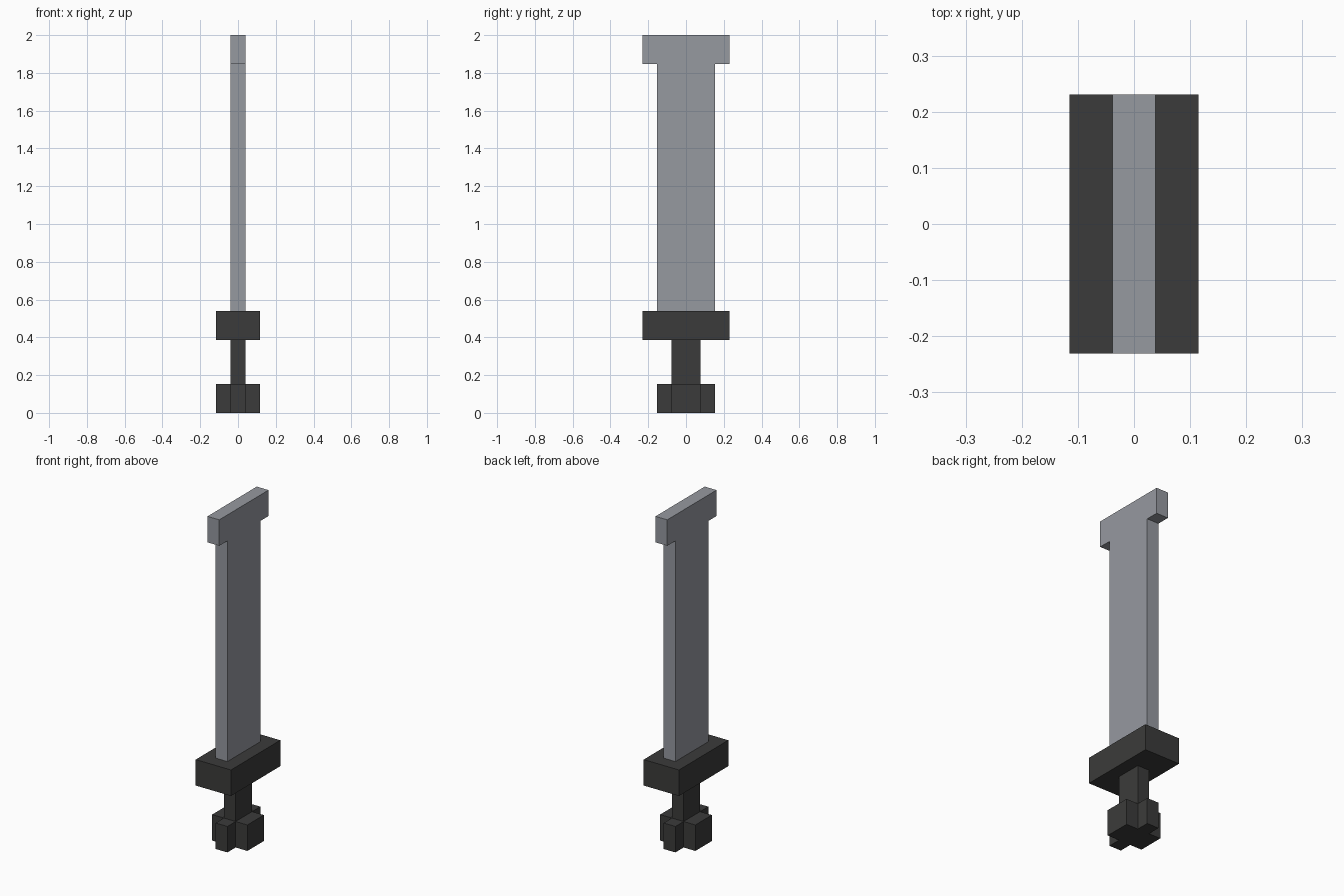
import bpy
import bmesh
from mathutils import Vector

if "Cube" in bpy.data.objects:
    bpy.data.objects.remove(bpy.data.objects["Cube"], do_unlink=True)

U = 2 / 26  # the model is laid out on a block grid, 26 blocks tall


def make_material(name, colour):
    mat = bpy.data.materials.new(name)
    mat.use_nodes = True
    mat.diffuse_color = colour
    mat.node_tree.nodes["Principled BSDF"].inputs["Base Color"].default_value = colour
    return mat


def extrude_outline(name, outline, direction, mat):
    """Extrude a closed outline (in blocks) along a direction into a solid."""
    bm = bmesh.new()
    face = bm.faces.new([bm.verts.new(Vector(p) * U) for p in outline])
    result = bmesh.ops.extrude_face_region(bm, geom=[face], use_keep_orig=True)
    moved = [g for g in result["geom"] if isinstance(g, bmesh.types.BMVert)]
    bmesh.ops.translate(bm, verts=moved, vec=Vector(direction) * U)
    bmesh.ops.recalc_face_normals(bm, faces=bm.faces)
    mesh = bpy.data.meshes.new(name)
    bm.to_mesh(mesh)
    bm.free()
    mesh.materials.append(mat)
    obj = bpy.data.objects.new(name, mesh)
    bpy.context.collection.objects.link(obj)
    return obj


def box(name, half_x, half_y, bottom, top, mat):
    corners = [(-half_x, -half_y, bottom), (half_x, -half_y, bottom),
               (half_x, half_y, bottom), (-half_x, half_y, bottom)]
    return extrude_outline(name, corners, (0, 0, top - bottom), mat)


steel = make_material("steel grey", (0.305, 0.319, 0.352, 1))
dark = make_material("dark grey", (0.044, 0.044, 0.043, 1))

# Blade: a flat T outline with a wider squared tip
half_blade = [(2, 7), (2, 24), (3, 24), (3, 26)]
blade_side = half_blade + [(-y, z) for y, z in reversed(half_blade)]
extrude_outline("blade", [(-0.5, y, z) for y, z in blade_side], (1, 0, 0), steel)

# Guard and grip
box("guard", 1.5, 3, 5, 7, dark)
box("grip", 0.5, 1, 2, 5, dark)

# Pommel: a cross-shaped block
quarter = [(1.5, 1), (0.5, 1), (0.5, 2)]
half = quarter + [(-x, y) for x, y in reversed(quarter)]
cross = half + [(-x, -y) for x, y in half]
extrude_outline("pommel", [(x, y, 0) for x, y in cross], (0, 0, 2), dark)
